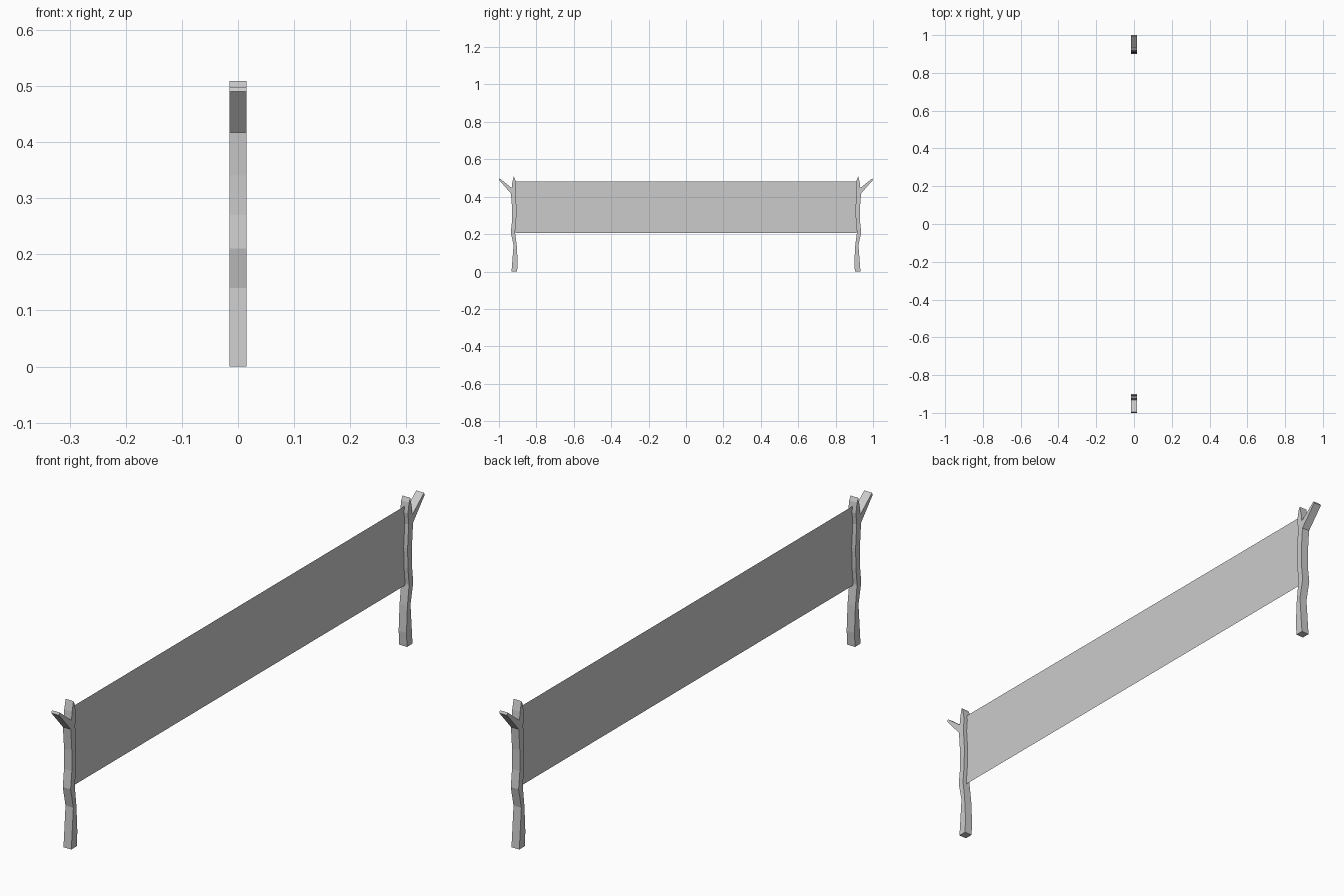
import bpy
import bmesh

cube = bpy.data.objects.get("Cube")
if cube:
    bpy.data.objects.remove(cube, do_unlink=True)

grey = bpy.data.materials.new("plain grey")
grey.use_nodes = True
COLOUR = (0.6, 0.6, 0.6, 1)
grey.diffuse_color = COLOUR
grey.node_tree.nodes["Principled BSDF"].inputs["Base Color"].default_value = COLOUR


def add_object(name, bm):
    mesh = bpy.data.meshes.new(name)
    bm.to_mesh(mesh)
    bm.free()
    mesh.materials.append(grey)
    obj = bpy.data.objects.new(name, mesh)
    bpy.context.collection.objects.link(obj)
    return obj


# Forked post outline as (distance from the middle, height)
OUTER = [(0.933, 0), (0.929, 0.05), (0.922, 0.14), (0.937, 0.21),
         (0.930, 0.27), (0.930, 0.34), (0.936, 0.417)]
BRANCH = [(1.0, 0.49), (0.996, 0.498), (0.932, 0.447)]
TIP = [(0.929, 0.475), (0.921, 0.509), (0.914, 0.495)]
INNER = [(0.908, 0.46), (0.912, 0.42), (0.906, 0.34), (0.908, 0.27),
         (0.914, 0.21), (0.905, 0.14), (0.900, 0.05), (0.903, 0)]
HALF_DEPTH = 0.015


def forked_post(name, side):
    bm = bmesh.new()
    outline = OUTER + BRANCH + TIP + INNER
    face = bm.faces.new([bm.verts.new((-HALF_DEPTH, side * y, z)) for y, z in outline])
    grown = bmesh.ops.extrude_face_region(bm, geom=[face])["geom"]
    verts = [g for g in grown if isinstance(g, bmesh.types.BMVert)]
    bmesh.ops.translate(bm, verts=verts, vec=(2 * HALF_DEPTH, 0, 0))
    bmesh.ops.recalc_face_normals(bm, faces=bm.faces)
    add_object(name, bm)


forked_post("front_post", -1)
forked_post("back_post", 1)

# Thin sheet stretched between the posts
bm = bmesh.new()
corners = [(-0.912, 0.205), (0.912, 0.205), (0.912, 0.48), (-0.912, 0.48)]
bm.faces.new([bm.verts.new((0, y, z)) for y, z in corners])
add_object("hanging_sheet", bm)
